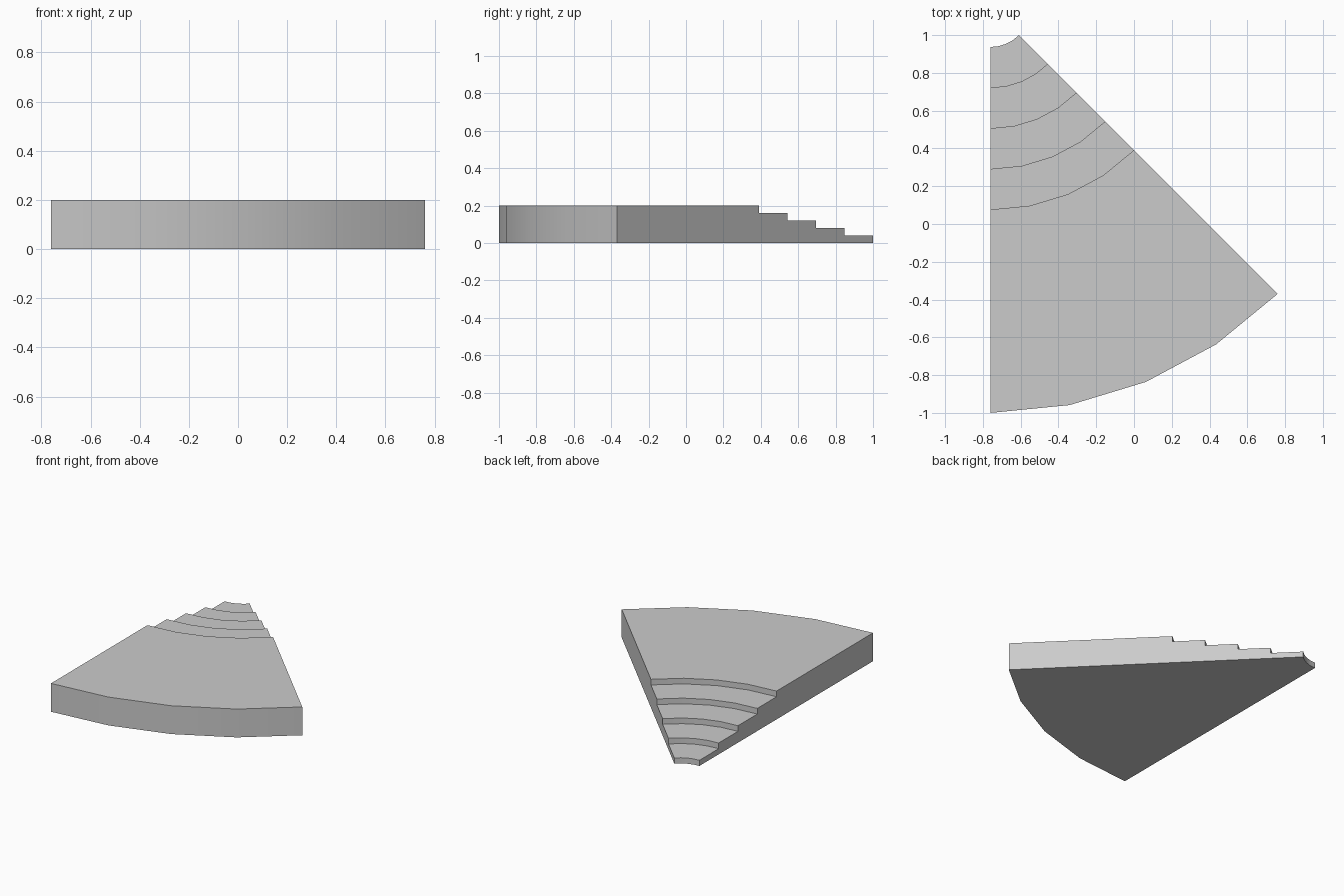
import bpy, bmesh
from math import sin, cos, radians

if "Cube" in bpy.data.objects:
    bpy.data.objects.remove(bpy.data.objects["Cube"])

# Round stair corner: an eighth turn of a stepped disc, 4 flat segments
UNIT = 2 / (10 - cos(radians(45)))    # radial depth of one tread
RISE = 0.04
STEPS, OUTER, SEGMENTS, SWEEP = 5, 10, 4, radians(45)
CX, CY = -5 * UNIT * sin(SWEEP), OUTER * UNIT - 1

# Stepped side profile as (radius, height)
profile = [(UNIT, 0)]
for i in range(STEPS):
    z = RISE * (i + 1)
    end = OUTER if i == STEPS - 1 else i + 2
    profile += [((i + 1) * UNIT, z), (end * UNIT, z)]
profile.append((OUTER * UNIT, 0))

# Sweep the profile around the centre
bm = bmesh.new()
rings = []
for s in range(SEGMENTS + 1):
    a = SWEEP * s / SEGMENTS
    rings.append([bm.verts.new((CX + r * sin(a), CY - r * cos(a), z)) for r, z in profile])
n = len(profile)
for a, b in zip(rings, rings[1:]):
    for i in range(n):
        j = (i + 1) % n
        bm.faces.new((a[i], a[j], b[j], b[i]))

# Flat side walls
bm.faces.new(rings[0])
bm.faces.new(rings[-1])
bmesh.ops.recalc_face_normals(bm, faces=bm.faces)

mesh = bpy.data.meshes.new("corner_steps")
bm.to_mesh(mesh)
bm.free()
steps = bpy.data.objects.new("corner_steps", mesh)
bpy.context.collection.objects.link(steps)

# Smooth curved risers, sharp step edges
bpy.context.view_layer.objects.active = steps
steps.select_set(True)
bpy.ops.object.shade_smooth_by_angle(angle=radians(30))
